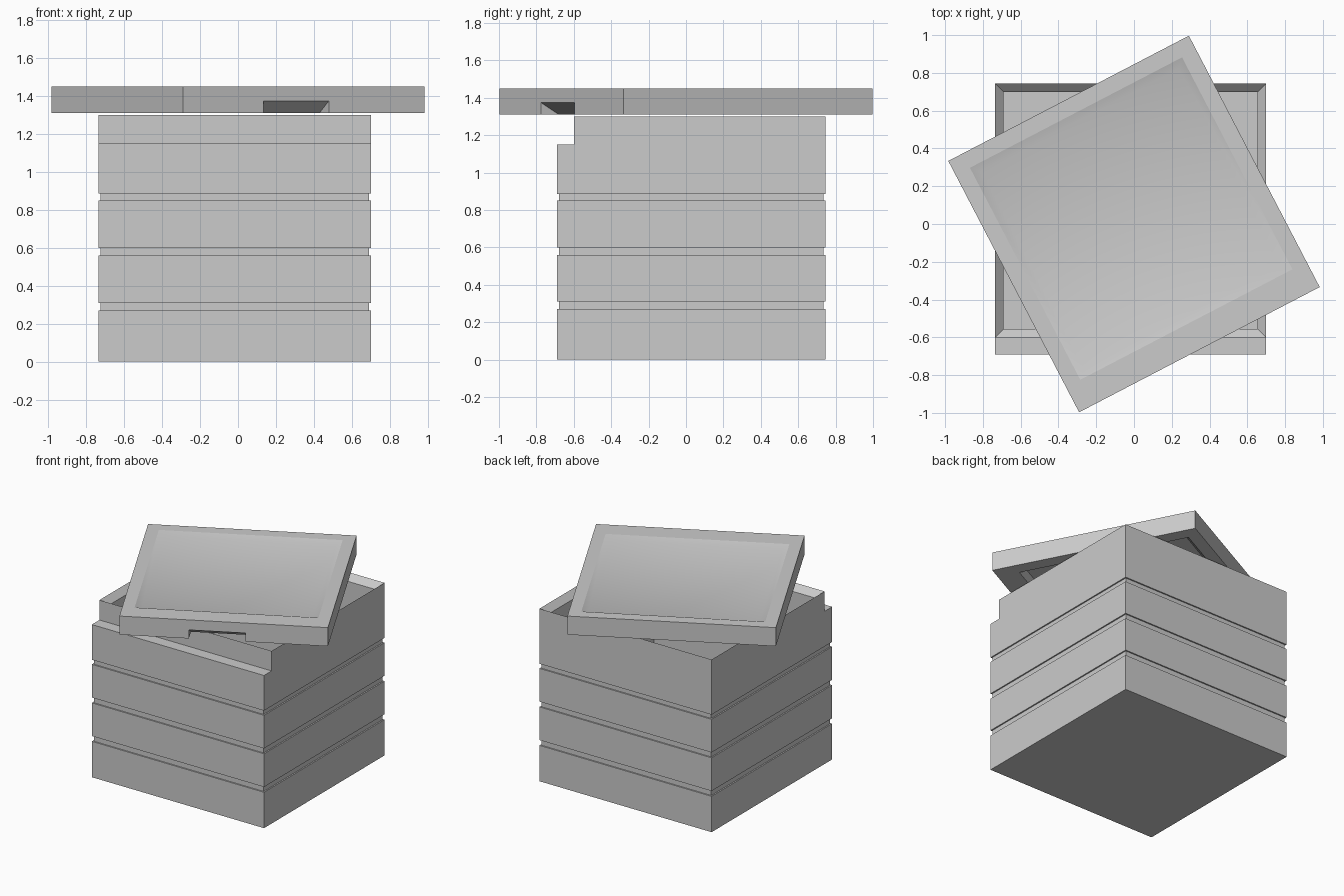
import bpy, bmesh, math

if "Cube" in bpy.data.objects:
    bpy.data.objects.remove(bpy.data.objects["Cube"])


def link(bm, name):
    bmesh.ops.recalc_face_normals(bm, faces=bm.faces)
    me = bpy.data.meshes.new(name)
    bm.to_mesh(me)
    bm.free()
    ob = bpy.data.objects.new(name, me)
    bpy.context.collection.objects.link(ob)
    return ob


def rect_loft(name, rings, smooth_from=None):
    """Stack of rectangles (x0, x1, y0, y1, z) joined by quads, capped at both ends."""
    bm = bmesh.new()
    loops = [[bm.verts.new(c) for c in ((x0, y0, z), (x1, y0, z), (x1, y1, z), (x0, y1, z))]
             for x0, x1, y0, y1, z in rings]
    bm.faces.new(loops[0])
    for i, (a, b) in enumerate(zip(loops, loops[1:])):
        for k in range(4):
            j = (k + 1) % 4
            f = bm.faces.new((a[k], a[j], b[j], b[k]))
            f.smooth = smooth_from is not None and i >= smooth_from
    bm.faces.new(loops[-1]).smooth = smooth_from is not None
    bmesh.ops.remove_doubles(bm, verts=bm.verts, dist=1e-5)
    flat = [f for f in bm.faces if f.calc_area() < 1e-7]
    bmesh.ops.delete(bm, geom=flat, context='FACES_ONLY')
    return link(bm, name)


def inset(r, d, z):
    return (r[0] + d, r[1] - d, r[2] + d, r[3] - d, z)


# Crate body: outer wall with three grooves, front ledge, chamfered rim, deep cavity
body = (-0.735, 0.70, -0.69, 0.745)
rim = (-0.735, 0.70, -0.60, 0.745)
rings = [inset(body, 0, 0)]
for z0, z1 in ((0.27, 0.31), (0.56, 0.60), (0.85, 0.885)):
    rings += [inset(body, d, z) for d, z in ((0, z0), (0.01, z0), (0.01, z1), (0, z1))]
rings += [inset(body, 0, 1.15), inset(rim, 0, 1.15), inset(rim, 0, 1.30),
          inset(rim, 0.045, 1.255), inset(rim, 0.045, 0.06)]
rect_loft("crate_body", rings)

# Lid: slab with a recess below and a soft-edged recessed panel on top
edge = (-0.718, 0.718, -0.75, 0.75)
under = (-0.62, 0.62, -0.59, 0.66)
panel = (-0.633, 0.633, -0.60, 0.665)
lid = rect_loft("lid", [
    inset(under, 0.035, 1.345), inset(under, 0, 1.31), inset(edge, 0, 1.31),
    inset(edge, 0, 1.45), inset(panel, 0, 1.45), inset(panel, 0.045, 1.43)], smooth_from=4)

# Finger notch: wedge cut into the lower front edge of the lid
bm = bmesh.new()
profile = ((-0.80, 1.28), (-0.80, 1.375), (-0.75, 1.375), (-0.64, 1.31), (-0.64, 1.28))
face = bm.faces.new([bm.verts.new((-0.24, y, z)) for y, z in profile])
ext = bmesh.ops.extrude_face_region(bm, geom=[face])
bmesh.ops.translate(bm, vec=(0.39, 0, 0),
                    verts=[g for g in ext["geom"] if isinstance(g, bmesh.types.BMVert)])
cutter = link(bm, "notch_cutter")
cutter.hide_render = True
cutter.display_type = 'WIRE'

# Lid lies twisted across the crate
for ob in (lid, cutter):
    ob.rotation_euler.z = math.radians(27.5)
cut = lid.modifiers.new("finger_notch", 'BOOLEAN')
cut.operation = 'DIFFERENCE'
cut.solver = 'EXACT'
cut.object = cutter
cutter.hide_set(True)
